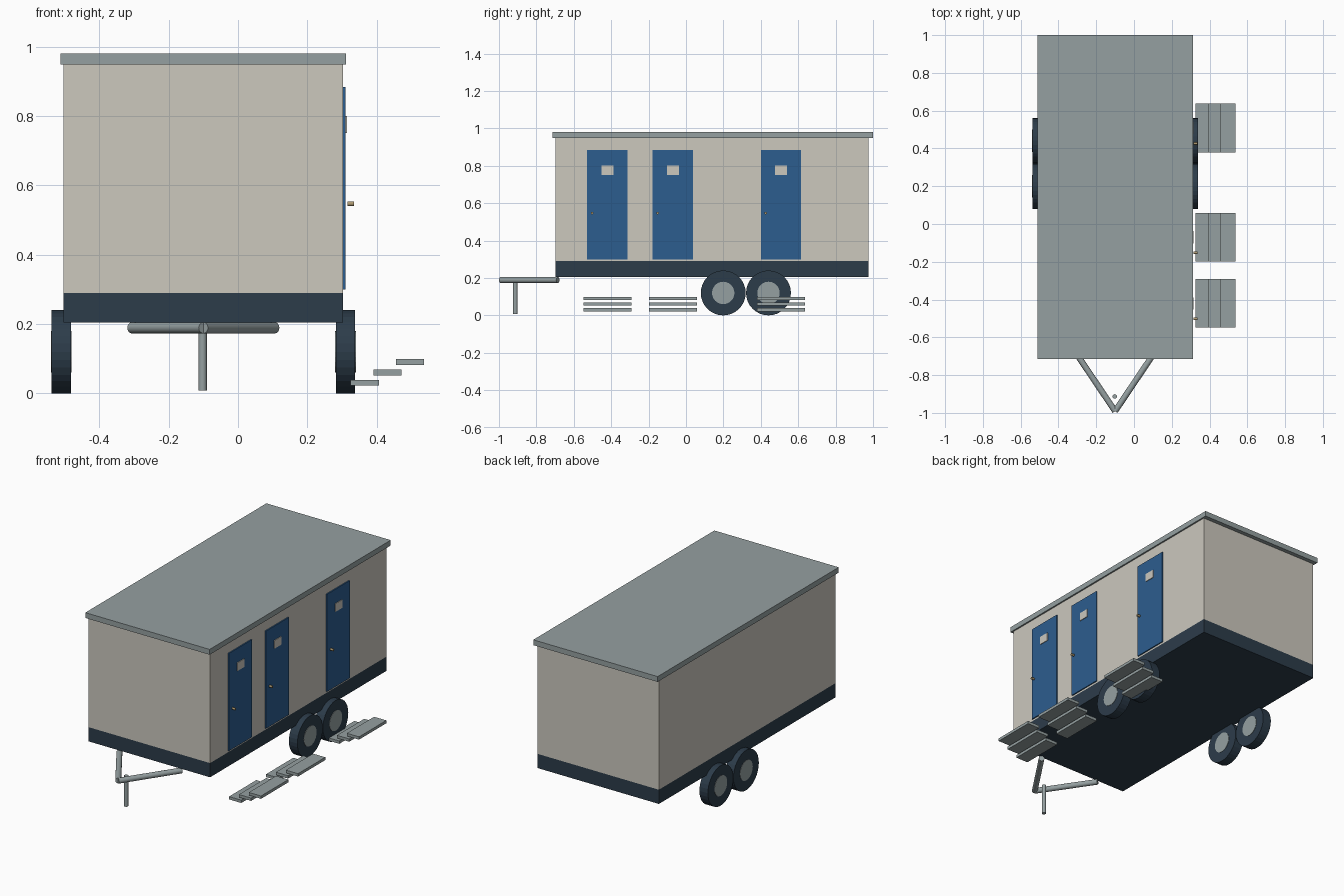
import bpy
from mathutils import Vector

if "Cube" in bpy.data.objects:
    bpy.data.objects.remove(bpy.data.objects["Cube"], do_unlink=True)


def material(name, rgb):
    linear = [((c / 255 + 0.055) / 1.055) ** 2.4 for c in rgb]
    mat = bpy.data.materials.new(name)
    mat.use_nodes = True
    mat.diffuse_color = (*linear, 1)
    mat.node_tree.nodes["Principled BSDF"].inputs["Base Color"].default_value = (*linear, 1)
    return mat


CREAM = material("cream wall", (204, 200, 190))
GREY = material("metal grey", (149, 160, 161))
NAVY = material("dark navy", (44, 60, 74))
BLUE = material("door blue", (44, 93, 143))
BRASS = material("handle brass", (175, 155, 115))


def box(name, xs, ys, zs, mat):
    lo, hi = Vector((xs[0], ys[0], zs[0])), Vector((xs[1], ys[1], zs[1]))
    bpy.ops.mesh.primitive_cube_add(size=1, location=(lo + hi) / 2)
    ob = bpy.context.object
    ob.name = name
    ob.scale = hi - lo
    bpy.ops.object.transform_apply(location=False, rotation=False, scale=True)
    ob.data.materials.append(mat)
    return ob


def rod(name, start, end, radius, mat, sides=24, smooth=True):
    start, end = Vector(start), Vector(end)
    axis = end - start
    bpy.ops.mesh.primitive_cylinder_add(vertices=sides, radius=radius, depth=axis.length,
                                        location=(start + end) / 2)
    ob = bpy.context.object
    ob.name = name
    ob.rotation_euler = axis.to_track_quat("Z", "Y").to_euler()
    ob.data.materials.append(mat)
    if smooth:
        bpy.ops.object.shade_smooth_by_angle()
    return ob


# Cabin: chassis, walls and overhanging roof
MID = -0.10
box("chassis", (-0.503, 0.303), (-0.697, 0.975), (0.205, 0.29), NAVY)
box("cabin_walls", (-0.503, 0.303), (-0.697, 0.975), (0.29, 0.95), CREAM)
box("roof", (-0.512, 0.312), (-0.714, 1.0), (0.948, 0.98), GREY)

# Doors, each with a window, a handle and three loose treads
for n, y in enumerate((-0.42, -0.07, 0.508), 1):
    box(f"door_{n}", (0.301, 0.310), (y - 0.108, y + 0.108), (0.30, 0.884), BLUE)
    box(f"door_window_{n}", (0.309, 0.314), (y - 0.032, y + 0.032), (0.751, 0.80), CREAM)
    rod(f"door_handle_{n}", (0.316, y - 0.082, 0.547), (0.335, y - 0.082, 0.547), 0.007, BRASS, 12)
    for i in range(3):
        x, z = 0.325 + 0.0655 * i, 0.022 + 0.03 * i
        box(f"step_{n}_{i + 1}", (x, x + 0.081), (y - 0.129, y + 0.129), (z, z + 0.017), GREY)

# Twin axles: tyres with hubs running through them
for side, sign in (("left", 1), ("right", -1)):
    for n, y in enumerate((0.199, 0.441), 1):
        inner, outer = MID + sign * 0.382, MID + sign * 0.438
        rod(f"{side}_tyre_{n}", (inner, y, 0.12), (outer, y, 0.12), 0.12, NAVY, 32, False)
        rod(f"{side}_hub_{n}", (inner - sign * 0.002, y, 0.12), (outer + sign * 0.002, y, 0.12),
            0.06, GREY, 24, False)

# Tow frame and jockey post
for side, sign in (("left", 1), ("right", -1)):
    rod(f"{side}_tow_bar", (MID, -0.991, 0.189), (MID + sign * 0.206, -0.685, 0.189), 0.016, GREY)
rod("jockey_post", (MID - 0.002, -0.913, 0.008), (MID - 0.002, -0.913, 0.19), 0.012, GREY)
